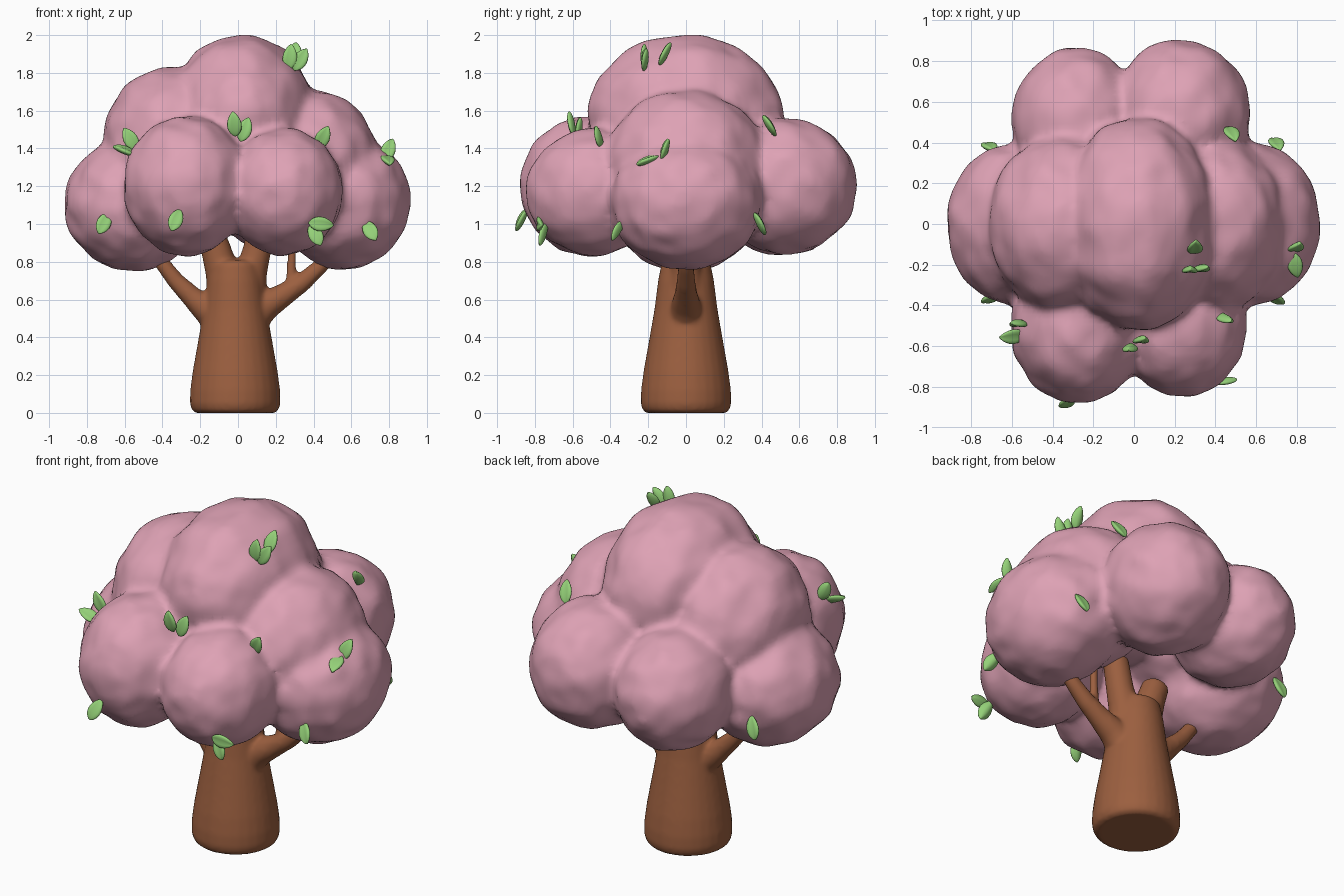
import bpy, bmesh, math
from mathutils import Vector, Matrix, noise


def material(name, rgb):
    m = bpy.data.materials.new(name)
    m.diffuse_color = (*rgb, 1)
    return m


PINK = material("blossom pink", (0.73, 0.36, 0.46))
BROWN = material("bark brown", (0.33, 0.115, 0.05))
GREEN = material("leaf green", (0.30, 0.64, 0.19))


def finish(bm, name, mat, voxel=None, smooth=0):
    bmesh.ops.recalc_face_normals(bm, faces=bm.faces)
    me = bpy.data.meshes.new(name)
    bm.to_mesh(me)
    bm.free()
    me.materials.append(mat)
    for p in me.polygons:
        p.use_smooth = True
    ob = bpy.data.objects.new(name, me)
    bpy.context.collection.objects.link(ob)
    if voxel:
        r = ob.modifiers.new("fuse", 'REMESH')
        r.mode = 'VOXEL'
        r.voxel_size = voxel
        r.use_smooth_shade = True
        s = ob.modifiers.new("soften", 'SMOOTH')
        s.factor = 0.5
        s.iterations = smooth
    return ob


# canopy: lumpy blobs fused together (centre, radii)
blobs = [
    ((0.02, 0.00, 1.55), (0.39, 0.52, 0.45)),    # crown
    ((-0.34, 0.00, 1.41), (0.38, 0.44, 0.42)),   # upper left
    ((0.38, 0.00, 1.31), (0.37, 0.43, 0.40)),    # upper right
    ((-0.56, 0.00, 1.10), (0.36, 0.40, 0.35)),   # left
    ((0.56, 0.00, 1.12), (0.355, 0.40, 0.36)),   # right
    ((-0.27, -0.51, 1.20), (0.335, 0.37, 0.37)),  # front left
    ((0.24, -0.49, 1.17), (0.315, 0.36, 0.335)),  # front right
    ((0.23, 0.53, 1.20), (0.345, 0.375, 0.36)),  # back right
    ((-0.28, 0.50, 1.17), (0.32, 0.365, 0.335)),  # back left
]
bm = bmesh.new()
for i, (c, r) in enumerate(blobs):
    for v in bmesh.ops.create_icosphere(bm, subdivisions=5, radius=1)['verts']:
        n = v.co.normalized()
        k = 1 + 0.045 * noise.noise(n * 3.2 + Vector((i * 7.3, 0, 0)))
        k += 0.012 * noise.noise(n * 8 + Vector((0, i * 5.1, 0)))
        v.co = Vector(c) + Vector((n.x * r[0], n.y * r[1], n.z * r[2])) * k
finish(bm, "canopy", PINK, 0.024, 4)


# trunk and branches: tapered tubes fused together (x, y, z, radius)
def tube(bm, pts, sides=28):
    rings = []
    for i, p in enumerate(pts):
        a = Vector(pts[max(i - 1, 0)][:3])
        b = Vector(pts[min(i + 1, len(pts) - 1)][:3])
        q = Vector((0, 0, 1)).rotation_difference((b - a).normalized())
        rings.append([bm.verts.new(Vector(p[:3]) + q @ Vector(
            (p[3] * math.cos(t), p[3] * math.sin(t), 0)))
            for t in (2 * math.pi * j / sides for j in range(sides))])
    for r0, r1 in zip(rings, rings[1:]):
        for j in range(sides):
            k = (j + 1) % sides
            bm.faces.new((r0[j], r0[k], r1[k], r1[j]))
    bm.faces.new(rings[0][::-1])
    bm.faces.new(rings[-1])


bm = bmesh.new()
tube(bm, [(-0.015, 0, z, r) for z, r in (
    (0, 0.21), (0.015, 0.23), (0.05, 0.24), (0.12, 0.238), (0.22, 0.225),
    (0.4, 0.193), (0.55, 0.167), (0.7, 0.148), (0.79, 0.13), (0.81, 0.10))])
tube(bm, [(-0.06, 0, 0.62, 0.10), (-0.085, 0, 0.75, 0.088),
          (-0.115, 0, 0.86, 0.08), (-0.15, 0, 0.96, 0.075), (-0.155, 0, 0.975, 0.05)])
tube(bm, [(0.05, 0, 0.62, 0.10), (0.07, 0, 0.75, 0.085),
          (0.10, 0, 0.86, 0.075), (0.13, 0, 1.02, 0.07), (0.135, 0, 1.035, 0.045)])
tube(bm, [(-0.07, 0, 0.46, 0.09), (-0.17, 0, 0.55, 0.075), (-0.25, 0, 0.62, 0.056),
          (-0.33, 0, 0.70, 0.046), (-0.40, 0, 0.79, 0.04), (-0.45, 0, 0.87, 0.035)])
tube(bm, [(0.05, 0, 0.48, 0.10), (0.15, 0, 0.57, 0.078), (0.25, 0, 0.63, 0.06),
          (0.34, 0, 0.69, 0.05), (0.43, 0, 0.77, 0.042), (0.52, 0, 0.87, 0.036)])
tube(bm, [(0.25, 0, 0.62, 0.035), (0.28, 0, 0.70, 0.027),
          (0.285, 0, 0.82, 0.024), (0.285, 0, 0.98, 0.022)])
finish(bm, "trunk", BROWN, 0.013, 5)


# leaves: centre, tip direction, facing normal, half length
def leaf(name, pos, tip, facing=(0, -1, 0), half=0.062):
    bm = bmesh.new()
    bmesh.ops.create_uvsphere(bm, u_segments=16, v_segments=12, radius=1)
    z = Vector(tip).normalized()
    x = Vector(facing).cross(z).normalized()
    y = z.cross(x)
    rot = Matrix((x, y, z)).transposed()
    for v in bm.verts:
        t = max(-1, min(1, v.co.z))
        pinch = (1 - t * t) ** 0.25 * (1 - 0.15 * t)
        fold = 0.012 * abs(v.co.x)
        v.co = Vector(pos) + rot @ Vector((
            v.co.x * pinch * half * 0.62, v.co.y * 0.017 + fold, t * half * 1.1))
    finish(bm, name, GREEN)


UP = (0.2, -0.4, 1)
BACK = (0, 1, 0.3)
leaves = [
    ((0.275, -0.22, 1.885), (0.1, 0, 1)),
    ((0.33, -0.215, 1.87), (0.6, 0.1, 1)),
    ((0.30, -0.11, 1.90), (0.1, 0.5, 1)),
    ((-0.02, -0.605, 1.53), (-0.12, -0.2, 1)),
    ((0.035, -0.565, 1.50), (0.35, 0.1, 1)),
    ((-0.57, -0.485, 1.45), (-0.6, 0, 1)),
    ((-0.60, -0.55, 1.385), (-1, -0.1, 0.4), UP),
    ((0.45, -0.46, 1.46), (0.5, -0.3, 1)),
    ((0.795, -0.11, 1.39), (0.4, 0.3, 1)),
    ((0.79, -0.20, 1.335), (0.25, -1, -0.35), UP),
    ((-0.71, -0.36, 1.005), (0.5, 0.4, 1)),
    ((-0.33, -0.87, 1.02), (0.4, 0.5, 1)),
    ((0.44, -0.77, 1.00), (1, 0.1, -0.1)),
    ((0.41, -0.755, 0.945), (-0.5, 0.3, 1)),
    ((0.70, -0.36, 0.965), (-0.6, 0.6, 1)),
    ((0.48, 0.44, 1.52), (0.3, -0.5, 0.8), BACK),
    ((0.70, 0.39, 1.00), (0.3, -0.5, 1), BACK),
    ((-0.71, 0.375, 1.00), (0.4, -0.3, 1), BACK),
]
for i, args in enumerate(leaves):
    leaf(f"leaf_{i + 1}", *args)
